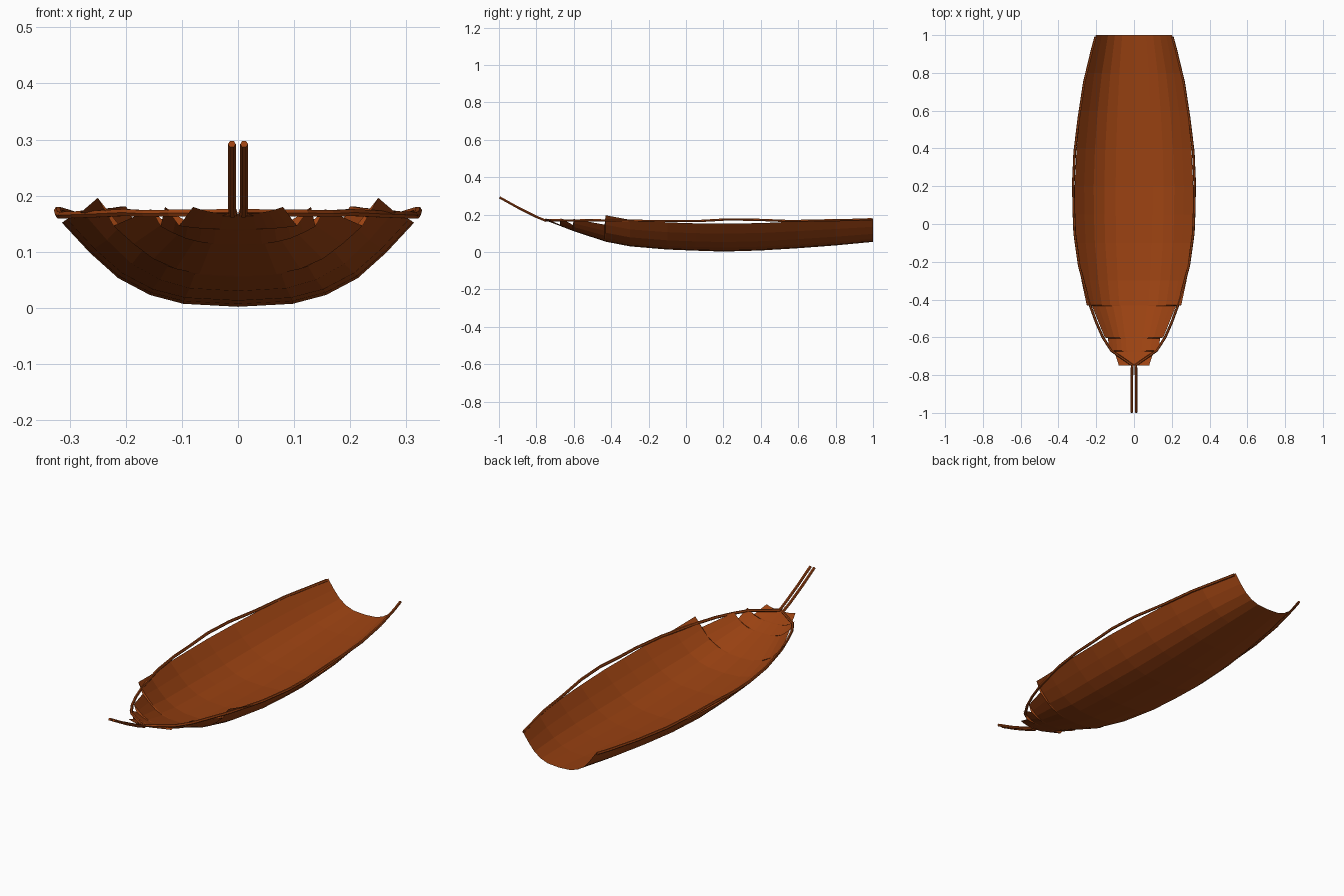
import bpy, bmesh

if "Cube" in bpy.data.objects:
    bpy.data.objects.remove(bpy.data.objects["Cube"])

wood = bpy.data.materials.new("reddish brown wood")
wood.diffuse_color = (0.33, 0.055, 0.006, 1)
wood.use_nodes = True
wood.node_tree.nodes["Principled BSDF"].inputs["Base Color"].default_value = wood.diffuse_color


def add_mirror(ob):
    m = ob.modifiers.new("mirror", 'MIRROR')
    m.use_axis = (True, False, False)
    m.merge_threshold = 0.0005


# Hull: half cross-sections lofted along y, mirrored, open at the stern.
# Station: y, rim half width, rim height, keel height (bow rim is a sawtooth)
stations = [
    (-0.75, 0.08, 0.180, 0.168), (-0.675, 0.105, 0.146, 0.140),
    (-0.67, 0.13, 0.180, 0.138), (-0.605, 0.138, 0.145, 0.113),
    (-0.60, 0.155, 0.176, 0.111), (-0.435, 0.222, 0.146, 0.057),
    (-0.43, 0.25, 0.196, 0.055), (-0.30, 0.278, 0.172, 0.030),
    (-0.10, 0.305, 0.158, 0.013), (0.05, 0.312, 0.153, 0.007),
    (0.20, 0.314, 0.152, 0.002), (0.40, 0.304, 0.154, 0.008),
    (0.60, 0.282, 0.163, 0.020), (0.80, 0.250, 0.172, 0.035),
    (1.00, 0.202, 0.180, 0.054),
]
# Section shape: fraction of half width, fraction of depth
section = [(0, 0), (0.31, 0.035), (0.50, 0.14), (0.68, 0.34), (0.84, 0.64), (1, 1)]

bm = bmesh.new()
rows = [[bm.verts.new((u * w, y, keel + (rim - keel) * d)) for u, d in section]
        for y, w, rim, keel in stations]
for a, b in zip(rows, rows[1:]):
    for i in range(len(section) - 1):
        bm.faces.new((a[i], b[i], b[i + 1], a[i + 1]))
mesh = bpy.data.meshes.new("hull")
bm.to_mesh(mesh)
bm.free()
mesh.materials.append(wood)
hull = bpy.data.objects.new("hull", mesh)
bpy.context.collection.objects.link(hull)
add_mirror(hull)


def pole(name, points, radius):
    """Faceted bent pole along a path, mirrored across x."""
    cu = bpy.data.curves.new(name, 'CURVE')
    cu.dimensions = '3D'
    cu.bevel_depth = radius
    cu.bevel_resolution = 1
    cu.use_fill_caps = True
    sp = cu.splines.new('POLY')
    sp.points.add(len(points) - 1)
    for p, co in zip(sp.points, points):
        p.co = (*co, 1)
    sp.use_smooth = False
    cu.materials.append(wood)
    ob = bpy.data.objects.new(name, cu)
    bpy.context.collection.objects.link(ob)
    # turn the curve into a mesh so that it mirrors cleanly
    deps = bpy.context.evaluated_depsgraph_get()
    me = bpy.data.meshes.new_from_object(ob.evaluated_get(deps))
    bpy.data.objects.remove(ob)
    ob = bpy.data.objects.new(name, me)
    bpy.context.collection.objects.link(ob)
    add_mirror(ob)


# Gunwale rail around the rim
pole("gunwale_rail", [
    (0.005, -0.75, 0.170), (0.12, -0.67, 0.169), (0.165, -0.60, 0.168),
    (0.20, -0.52, 0.170), (0.24, -0.41, 0.168), (0.29, -0.22, 0.166),
    (0.314, -0.05, 0.165), (0.319, 0.08, 0.166), (0.321, 0.22, 0.174),
    (0.314, 0.38, 0.172), (0.292, 0.56, 0.165), (0.263, 0.75, 0.169),
    (0.222, 0.92, 0.172), (0.203, 0.99, 0.175)], 0.007)

# Twin bow poles rising forward
pole("bow_pole", [
    (0.010, -0.75, 0.167), (0.011, -0.80, 0.188),
    (0.011, -0.90, 0.238), (0.011, -0.997, 0.292)], 0.007)
